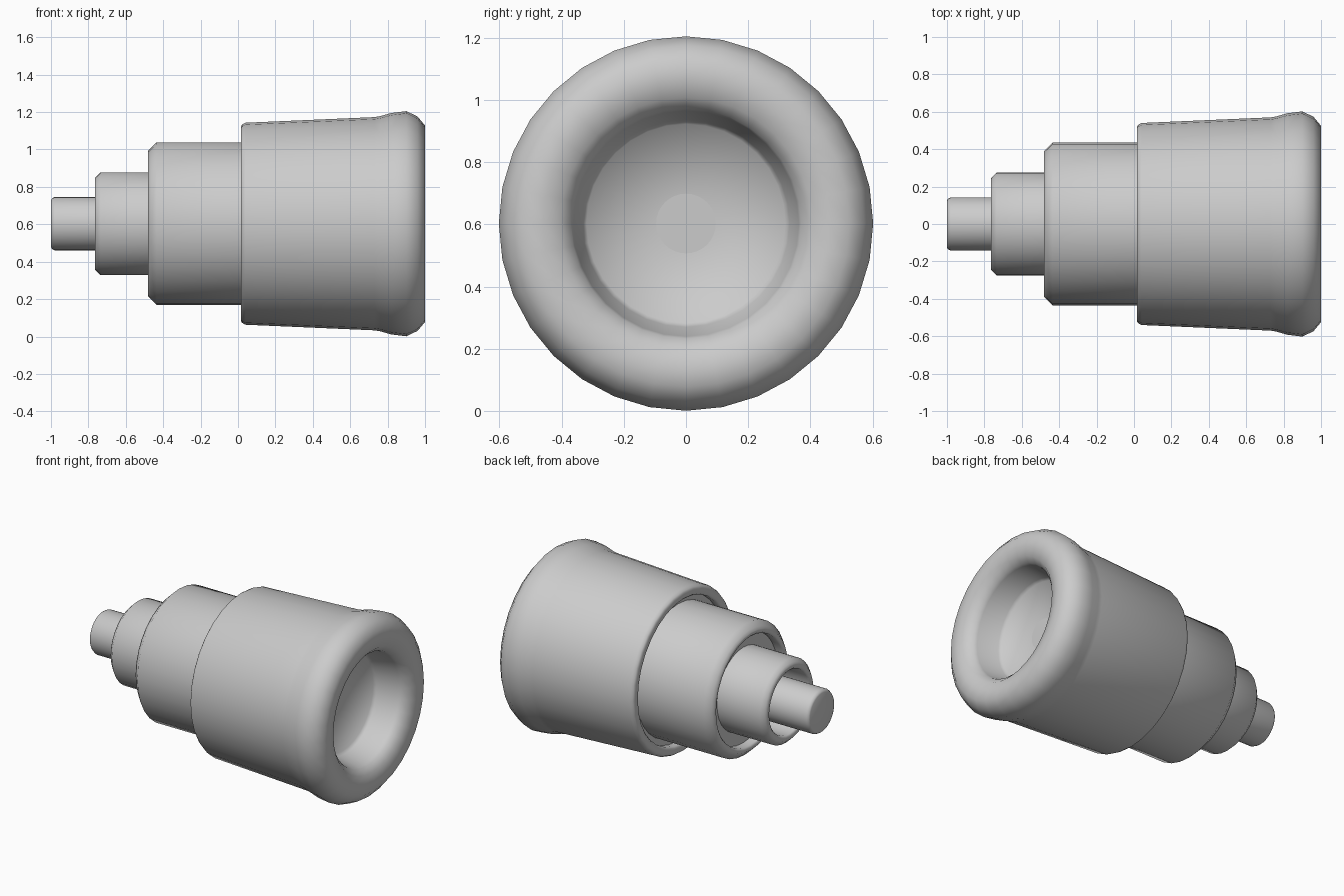
import bpy, bmesh, math
from mathutils import Vector

old = bpy.data.objects.get("Cube")
if old:
    bpy.data.objects.remove(old, do_unlink=True)

SIDES = 32
AXIS_Z = 0.603

grey = bpy.data.materials.new("plain grey")
grey.use_nodes = True
colour = (0.6, 0.6, 0.6, 1)
grey.diffuse_color = colour
grey.node_tree.nodes["Principled BSDF"].inputs["Base Color"].default_value = colour


def lathe(name, profile):
    """Revolve (x, radius) points around the lengthwise axis."""
    bm = bmesh.new()
    verts = [bm.verts.new((x, 0, r)) for x, r in profile]
    edges = [bm.edges.new(pair) for pair in zip(verts, verts[1:])]
    bmesh.ops.spin(bm, geom=verts + edges, cent=(0, 0, 0), axis=(1, 0, 0),
                   angle=math.tau, steps=SIDES, use_duplicate=False)
    bmesh.ops.remove_doubles(bm, verts=bm.verts, dist=0.0005)
    bmesh.ops.recalc_face_normals(bm, faces=bm.faces)
    mesh = bpy.data.meshes.new(name)
    bm.to_mesh(mesh)
    bm.free()
    mesh.materials.append(grey)
    obj = bpy.data.objects.new(name, mesh)
    obj.location = Vector((0, 0, AXIS_Z))
    bpy.context.collection.objects.link(obj)
    bpy.ops.object.select_all(action='DESELECT')
    obj.select_set(True)
    bpy.context.view_layer.objects.active = obj
    bpy.ops.object.shade_smooth_by_angle(angle=math.radians(50))
    return obj


def sleeve(name, start, end, radius, bevel, bore, depth):
    """Bevelled cylinder with a recess in its narrow end."""
    return lathe(name, [
        (start + depth, 0), (start + depth, bore), (start + 0.01, bore),
        (start, bore + 0.01), (start, radius - bevel),
        (start + bevel * 0.3, radius - bevel * 0.7),
        (start + bevel, radius), (end, radius), (end, 0)])


# Stepped telescoping sleeves
sleeve("middle_sleeve", -0.48, 0.2, 0.435, 0.045, 0.36, 0.06)
sleeve("small_sleeve", -0.765, -0.38, 0.275, 0.03, 0.21, 0.2)

# Solid rod at the narrow end
lathe("end_rod", [(-1, 0), (-1, 0.125), (-0.995, 0.135), (-0.98, 0.143),
                  (-0.5, 0.143), (-0.5, 0)])

# Large housing with flared, rounded rim and dished mouth
lathe("main_housing", [
    (0.06, 0), (0.06, 0.475), (0.025, 0.475), (0.015, 0.485),
    (0.015, 0.52), (0.022, 0.53), (0.04, 0.54), (0.73, 0.57), (0.76, 0.575),
    (0.82, 0.592), (0.9, 0.602), (0.96, 0.573), (1, 0.525), (1, 0.46),
    (0.985, 0.405), (0.95, 0.37), (0.93, 0.363),
    (0.79, 0.333), (0.77, 0.32), (0.72, 0.095), (0.72, 0)])

# Flat disc at the bottom of the mouth
lathe("mouth_disc", [(0.715, 0), (0.715, 0.096), (0.723, 0.096), (0.723, 0)])
